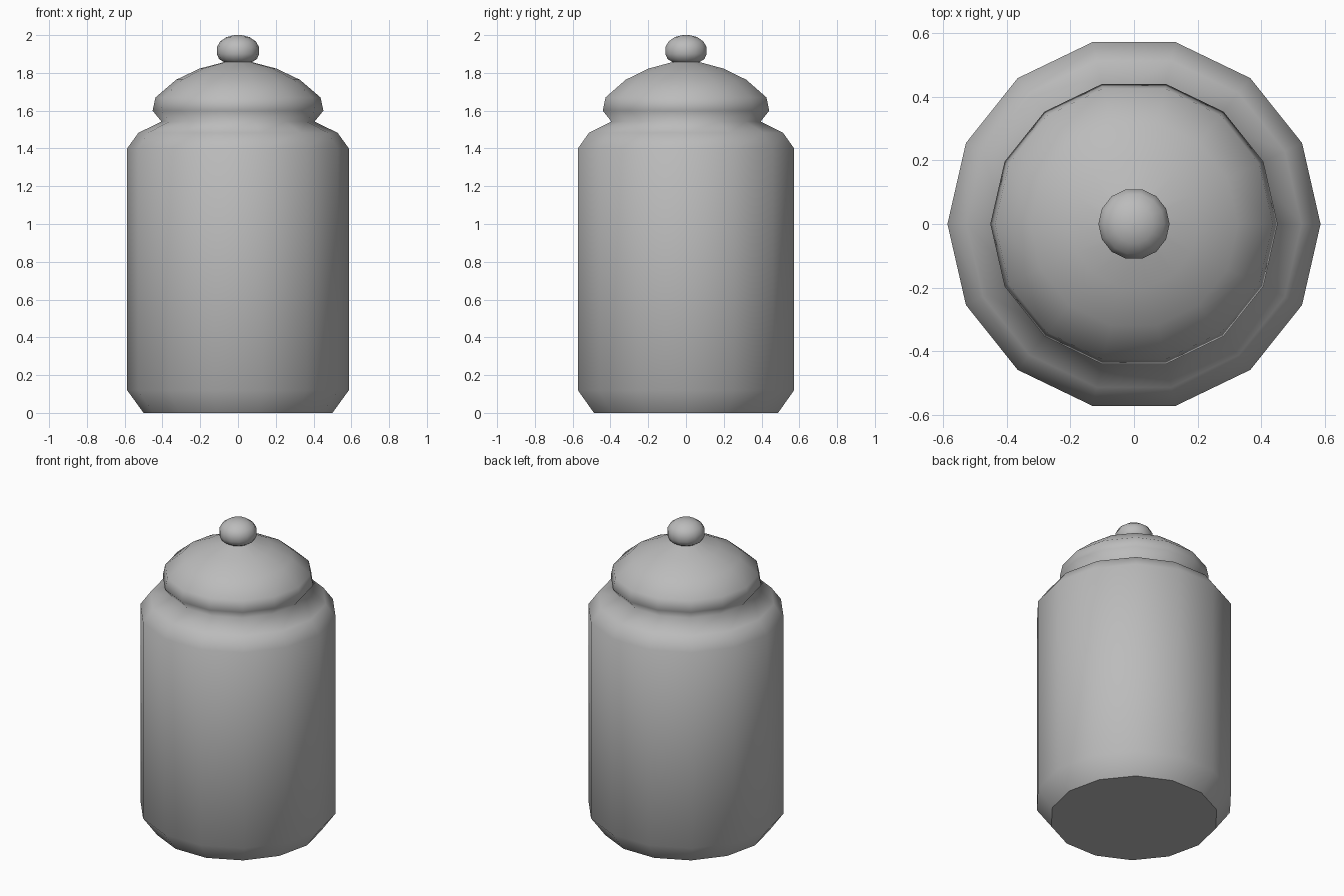
import bpy, bmesh, math

cube = bpy.data.objects.get("Cube")
if cube:
    bpy.data.objects.remove(cube, do_unlink=True)

SIDES = 14

grey = bpy.data.materials.new("plain grey")
grey.use_nodes = True
colour = (0.5, 0.5, 0.5, 1)
grey.diffuse_color = colour
grey.node_tree.nodes["Principled BSDF"].inputs["Base Color"].default_value = colour


def lathe(name, profile):
    """Turn (radius, height) points, bottom to top, into a closed round part."""
    bm = bmesh.new()
    rings = []
    for r, z in profile:
        rings.append([bm.verts.new((r * math.cos(a), r * math.sin(a), z))
                      for a in (2 * math.pi * i / SIDES for i in range(SIDES))])
    for low, high in zip(rings, rings[1:]):
        for i in range(SIDES):
            j = (i + 1) % SIDES
            bm.faces.new((low[i], low[j], high[j], high[i])).smooth = True
    # Flat end caps with crisp rims
    for cap in (rings[0][::-1], rings[-1]):
        face = bm.faces.new(cap)
        face.smooth = False
        for edge in face.edges:
            edge.smooth = False
    mesh = bpy.data.meshes.new(name)
    bm.to_mesh(mesh)
    bm.free()
    mesh.materials.append(grey)
    obj = bpy.data.objects.new(name, mesh)
    bpy.context.collection.objects.link(obj)
    return obj


# Jar with chamfered foot, sloping shoulder, narrow neck and flared domed lid
lathe("jar_and_lid", [
    (0.5, 0), (0.587, 0.12), (0.587, 1.4), (0.527, 1.483), (0.405, 1.542),
    (0.452, 1.6), (0.437, 1.67), (0.327, 1.764), (0.203, 1.823), (0.07, 1.858)])

# Round knob on top of the lid
lathe("lid_knob", [
    (0.07, 1.855), (0.1, 1.873), (0.112, 1.9), (0.112, 1.935), (0.096, 1.965),
    (0.062, 1.989), (0.025, 1.999), (0.004, 2.0)])
